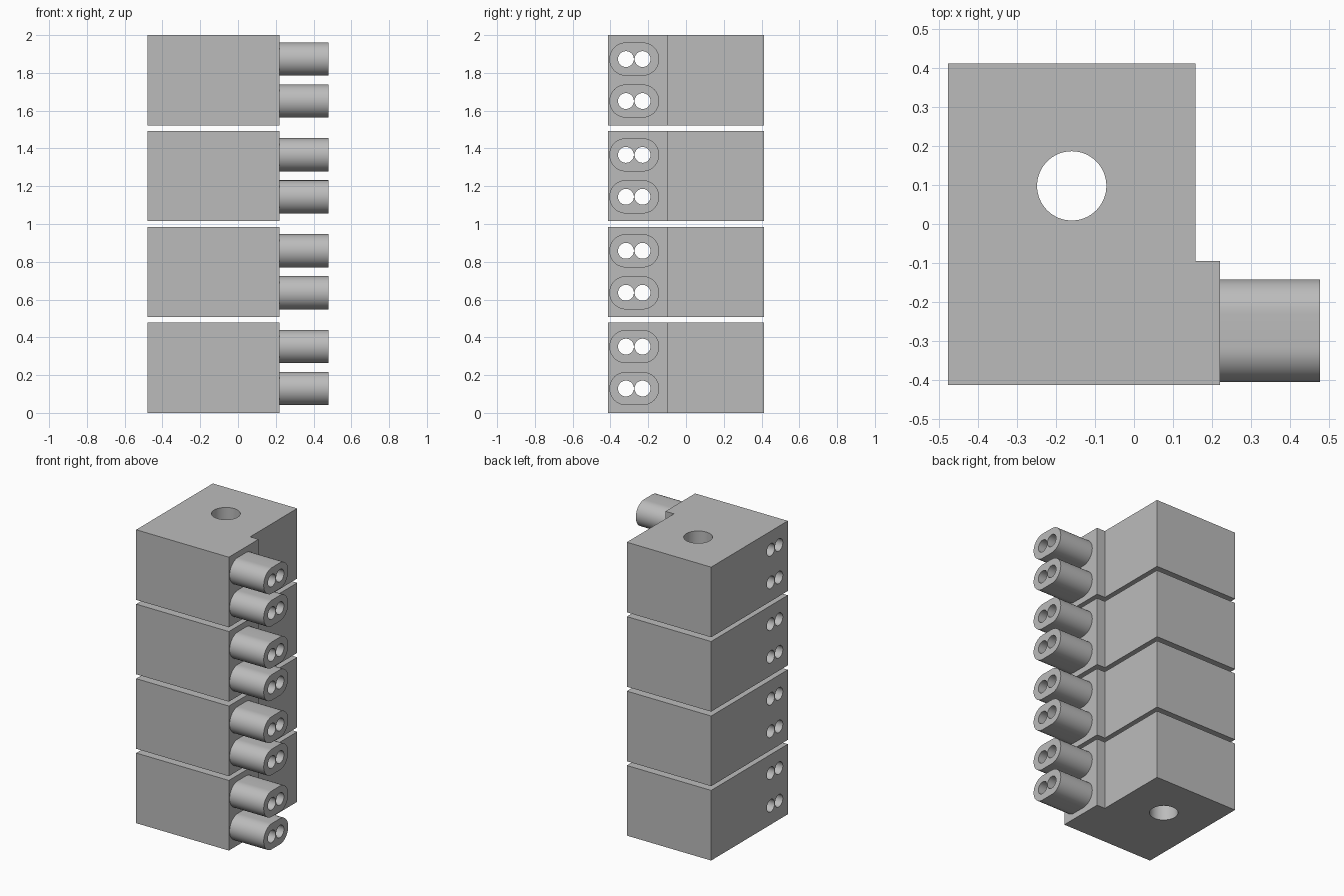
import bpy
import bmesh
import math
from mathutils import Matrix, Vector

cube = bpy.data.objects.get("Cube")
if cube:
    bpy.data.objects.remove(cube, do_unlink=True)

grey = bpy.data.materials.new("plain_grey")
grey.use_nodes = True
colour = (0.5, 0.5, 0.5, 1)
grey.diffuse_color = colour
grey.node_tree.nodes["Principled BSDF"].inputs["Base Color"].default_value = colour

BLOCK_H = 0.478
LEVELS = [0.0, 0.507, 1.015, 1.522]
POST_Z = (0.129, 0.351)
POST_Y, POST_R, POST_HALF = -0.274, 0.088, 0.044
HOLE_R = 0.042
FACE_X, END_X = 0.221, 0.478


def make_object(name, bm):
    bmesh.ops.recalc_face_normals(bm, faces=bm.faces)
    mesh = bpy.data.meshes.new(name)
    bm.to_mesh(mesh)
    bm.free()
    mesh.materials.append(grey)
    obj = bpy.data.objects.new(name, mesh)
    bpy.context.collection.objects.link(obj)
    return obj


def prism(name, outline, direction):
    """Extrude a closed outline along a direction."""
    bm = bmesh.new()
    face = bm.faces.new([bm.verts.new(p) for p in outline])
    made = bmesh.ops.extrude_face_region(bm, geom=[face], use_keep_orig=True)
    moved = [v for v in made["geom"] if isinstance(v, bmesh.types.BMVert)]
    bmesh.ops.translate(bm, verts=moved, vec=direction)
    return make_object(name, bm)


def add_cylinder(bm, centre, radius, depth, rotation, sides=48):
    bmesh.ops.create_cone(bm, cap_ends=True, segments=sides, radius1=radius, radius2=radius,
                          depth=depth, matrix=Matrix.Translation(centre) @ rotation)


def drill(obj, cutter):
    """Cut the bores and shade the round walls smooth."""
    mod = obj.modifiers.new("bores", 'BOOLEAN')
    mod.operation = 'DIFFERENCE'
    mod.solver = 'EXACT'
    mod.object = cutter
    bpy.ops.object.select_all(action='DESELECT')
    obj.select_set(True)
    bpy.context.view_layer.objects.active = obj
    bpy.ops.object.modifier_apply(modifier=mod.name)
    bpy.ops.object.shade_smooth_by_angle(angle=math.radians(30))


# Cutter: one vertical bore and paired bores across every level
bm = bmesh.new()
add_cylinder(bm, (-0.16, 0.098, 1), 0.089, 2.4, Matrix(), 64)
sideways = Matrix.Rotation(math.pi / 2, 4, 'Y')
for base in LEVELS:
    for z in POST_Z:
        for side in (-1, 1):
            add_cylinder(bm, (0, POST_Y + side * POST_HALF, base + z), HOLE_R, 1.4, sideways)
cutter = make_object("bore_cutter", bm)
cutter.hide_render = True

# Stacked blocks with a stepped plan, each with two oblong posts
plan = [(-0.478, -0.414), (FACE_X, -0.414), (FACE_X, -0.095),
        (0.158, -0.095), (0.158, 0.412), (-0.478, 0.412)]
parts = []
for level, base in enumerate(LEVELS, 1):
    parts.append(prism(f"block_{level}", [(x, y, base) for x, y in plan], Vector((0, 0, BLOCK_H))))
    for number, z in enumerate(POST_Z, 1):
        outline = []
        for side in (1, -1):
            for i in range(25):
                a = side * (math.pi / 2) - math.pi / 2 + math.pi * i / 24
                if side > 0:
                    a -= math.pi / 2
                else:
                    a += math.pi * 1.5
                outline.append((FACE_X, POST_Y + side * POST_HALF + POST_R * math.cos(a),
                                base + z + POST_R * math.sin(a)))
        parts.append(prism(f"post_{level}_{number}", outline, Vector((END_X - FACE_X, 0, 0))))

for part in parts:
    drill(part, cutter)
bpy.data.objects.remove(cutter, do_unlink=True)
